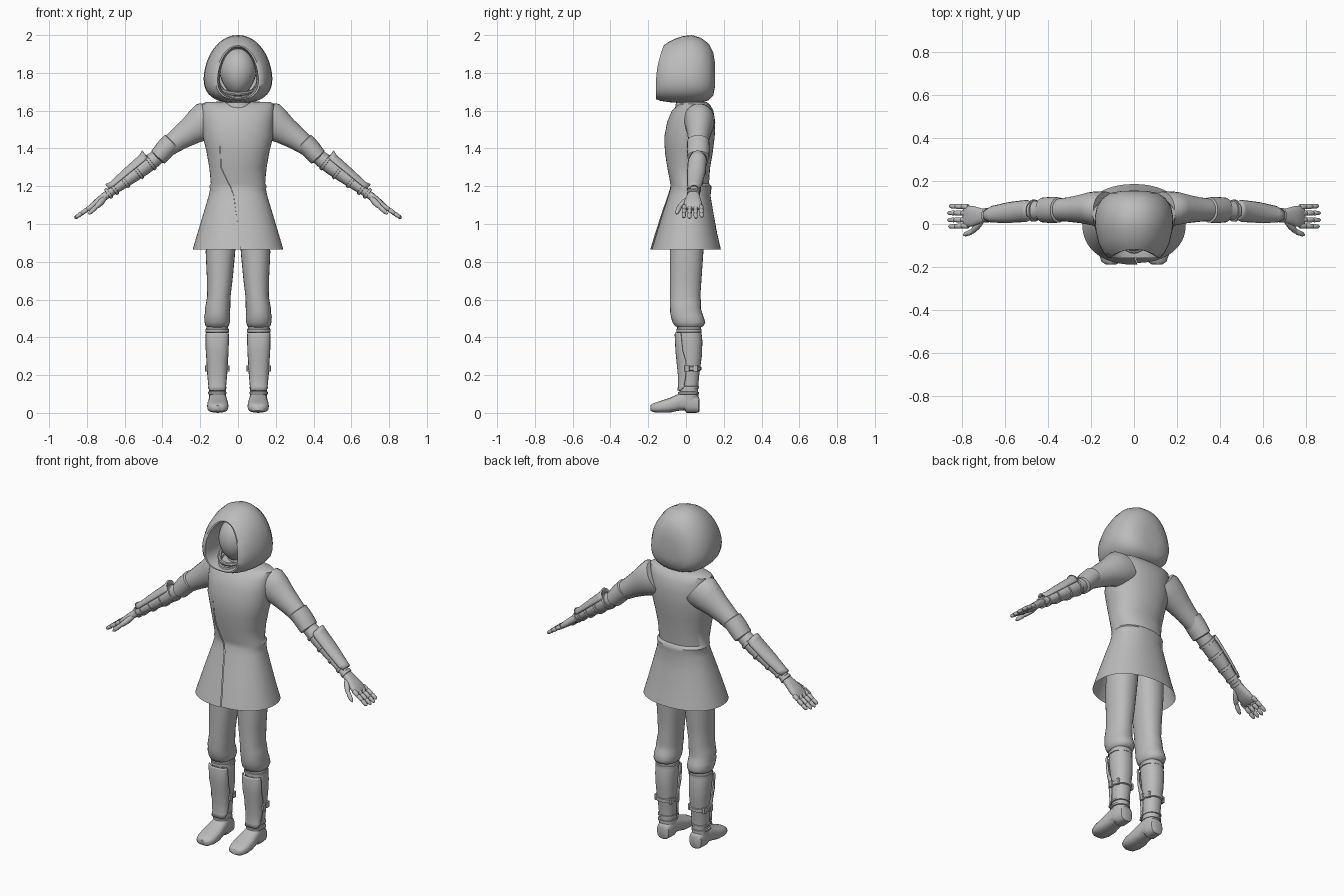
import bpy, bmesh, math
from mathutils import Vector

grey = bpy.data.materials.new("plain_grey")
grey.diffuse_color = (0.5, 0.5, 0.5, 1)


def finish(name, bm, mirror=False, angle=40, thick=0):
    bmesh.ops.remove_doubles(bm, verts=bm.verts, dist=0.0004)
    bmesh.ops.recalc_face_normals(bm, faces=bm.faces)
    me = bpy.data.meshes.new(name)
    bm.to_mesh(me)
    bm.free()
    ob = bpy.data.objects.new(name, me)
    bpy.context.collection.objects.link(ob)
    me.materials.append(grey)
    bpy.ops.object.select_all(action='DESELECT')
    ob.select_set(True)
    bpy.context.view_layer.objects.active = ob
    bpy.ops.object.shade_smooth_by_angle(angle=math.radians(angle))
    if thick:
        ob.modifiers.new("thickness", 'SOLIDIFY').thickness = thick
    if mirror:
        ob.modifiers.new("mirror", 'MIRROR')
    return ob


def skin(bm, rows, closed=True, caps=(True, True)):
    """Bridge successive rows of points with quads."""
    vs = [[bm.verts.new(p) for p in r] for r in rows]
    n = len(rows[0])
    for a, b in zip(vs, vs[1:]):
        for i in range(n if closed else n - 1):
            j = (i + 1) % n
            bm.faces.new((a[i], a[j], b[j], b[i]))
    for cap, r in zip(caps, (vs[0], vs[-1])):
        if cap:
            bm.faces.new(r)


def ring(c, u, v, n=24, power=1.0):
    """Rounded section; a power under 1 makes it boxier."""
    f = lambda s: math.copysign(abs(s) ** power, s)
    c, u, v = Vector(c), Vector(u), Vector(v)
    return [c + u * f(math.cos(2 * math.pi * i / n)) + v * f(math.sin(2 * math.pi * i / n))
            for i in range(n)]


def column(bm, sections, n=24, power=0.9, caps=(True, True)):
    """Upright loft from (z, centre x, half width, front y, back y)."""
    skin(bm, [ring((cx, (y0 + y1) / 2, z), (hx, 0, 0), (0, (y1 - y0) / 2, 0), n, power)
              for z, cx, hx, y0, y1 in sections], caps=caps)


def limb(bm, sections, n=20, power=1.0, tilt=0.60):
    """Loft down the arm from (x, y, z, half height, half depth)."""
    up = Vector((tilt, 0, math.sqrt(1 - tilt * tilt)))
    skin(bm, [ring((x, y, z), up * h, (0, d, 0), n, power) for x, y, z, h, d in sections])


# --- coat: one wrapped loft with an overlapping front edge ---
coat = [  # z, half width, front y, back y, seam x, overlap
    (0.865, 0.24, -0.185, 0.185, 0.012, 0.05), (0.95, 0.215, -0.16, 0.165, 0.004, 0.05),
    (1.06, 0.182, -0.125, 0.145, -0.008, 0.05), (1.15, 0.155, -0.095, 0.13, -0.018, 0.05),
    (1.185, 0.148, -0.085, 0.134, -0.03, 0.05), (1.20, 0.152, -0.083, 0.134, -0.035, 0.05),
    (1.215, 0.144, -0.085, 0.122, -0.045, 0.045), (1.30, 0.152, -0.10, 0.128, -0.085, 0.03),
    (1.38, 0.166, -0.112, 0.142, -0.088, 0.01), (1.46, 0.186, -0.115, 0.152, -0.088, 0),
    (1.54, 0.19, -0.10, 0.155, -0.088, 0), (1.60, 0.192, -0.075, 0.145, -0.088, 0),
    (1.635, 0.192, -0.035, 0.125, -0.088, 0), (1.645, 0.17, -0.01, 0.11, -0.088, 0),
    (1.65, 0.05, 0.01, 0.08, -0.02, 0)]
rows, N = [], 56
for z, hx, y0, y1, sx, lap in coat:
    a0 = -math.pi / 2 + math.asin(sx / hx)
    row = []
    for i in range(N + 1):
        t = i / N
        a = a0 + 2 * math.pi * t
        k = 1 + lap * (max(0, t - 0.8) - max(0, 0.2 - t)) * 2.2
        c, s = math.cos(a), math.sin(a)
        row.append((hx * k * math.copysign(abs(c) ** 0.9, c),
                    (y0 + y1) / 2 + (y1 - y0) / 2 * k * math.copysign(abs(s) ** 0.9, s), z))
    rows.append(row)
bm = bmesh.new()
skin(bm, rows, closed=False, caps=(False, False))
finish("coat", bm)

# --- hood: egg-shaped shell lofted front to back, with an inner lining ---
hood = [  # y, half width, bottom z, top z, lean of the top
    (0.02, 0.095, 1.68, 1.92, 0.0), (-0.10, 0.10, 1.672, 1.935, 0.02),
    (-0.157, 0.108, 1.665, 1.938, 0.04), (-0.158, 0.118, 1.66, 1.945, 0.04),
    (-0.135, 0.142, 1.652, 1.962, 0.04), (-0.09, 0.164, 1.645, 1.98, 0.03),
    (-0.03, 0.178, 1.64, 1.995, 0.015), (0.03, 0.182, 1.64, 2.0, 0.0),
    (0.08, 0.172, 1.643, 1.985, 0.0), (0.12, 0.146, 1.655, 1.955, 0.0),
    (0.144, 0.11, 1.68, 1.91, 0.0), (0.154, 0.055, 1.73, 1.85, 0.0)]
rows = []
for y, hx, z0, z1, lean in hood:
    row, zm = [], z0 + (z1 - z0) * 0.36
    for i in range(40):
        a = 2 * math.pi * i / 40
        c, s = math.cos(a), math.sin(a)
        if s > 0:   # pointed upper part
            x, z = hx * math.copysign(abs(c) ** 0.95, c), zm + (z1 - zm) * s ** 1.12
        else:       # fuller lower part
            x, z = hx * math.copysign(abs(c) ** 0.75, c), zm - (zm - z0) * abs(s) ** 0.85
        row.append((x, y + lean * max(0, s) ** 2, z))
    rows.append(row)
bm = bmesh.new()
skin(bm, rows, caps=(False, True))
finish("hood", bm, angle=50)

# --- masked head, neck and collar inside the hood ---
bm = bmesh.new()
bmesh.ops.create_uvsphere(bm, u_segments=28, v_segments=16, radius=1)
for v in bm.verts:
    w = 0.098 * (1 - 0.18 * max(0, -v.co.z))
    v.co = (v.co.x * w, v.co.y * 0.11 - 0.005, 1.805 + v.co.z * 0.128)
finish("masked_head", bm)
bm = bmesh.new()
column(bm, [(1.60, 0, 0.08, -0.06, 0.10), (1.66, 0, 0.065, -0.05, 0.09), (1.74, 0, 0.06, -0.045, 0.08)])
finish("neck", bm)
bm = bmesh.new()
for k in range(2):   # two drooping scarf folds under the chin
    fold = []
    for i in range(17):
        a = math.pi * (1 + i / 16)
        c, s = math.cos(a), math.sin(a)
        fold.append(ring(((0.092 - 0.012 * k) * c, 0.0 + (0.115 + 0.012 * k) * s,
                          1.725 - 0.022 * k - 0.036 * abs(s)),
                         Vector((c, s, 0)) * 0.010, (0, 0, 0.011), 8))
    skin(bm, fold)
finish("scarf_folds", bm)

# --- arms ---
bm = bmesh.new()
limb(bm, [(0.13, 0.07, 1.56, 0.098, 0.08), (0.155, 0.07, 1.55, 0.107, 0.082), (0.20, 0.072, 1.525, 0.092, 0.077),
          (0.25, 0.07, 1.492, 0.075, 0.066), (0.31, 0.067, 1.452, 0.061, 0.056),
          (0.38, 0.065, 1.40, 0.048, 0.05)])
finish("upper_sleeve", bm, True)
bm = bmesh.new()
limb(bm, [(0.347, 0.065, 1.437, 0.046, 0.05), (0.35, 0.065, 1.434, 0.054, 0.059),
          (0.39, 0.065, 1.392, 0.053, 0.06), (0.423, 0.065, 1.354, 0.048, 0.058),
          (0.427, 0.065, 1.35, 0.036, 0.048)], tilt=0.72)
finish("sleeve_cuff", bm, True)
bm = bmesh.new()
limb(bm, [(0.40, 0.065, 1.375, 0.038, 0.042), (0.45, 0.063, 1.337, 0.042, 0.045),
          (0.50, 0.06, 1.30, 0.043, 0.046), (0.57, 0.053, 1.247, 0.036, 0.041),
          (0.64, 0.045, 1.195, 0.028, 0.035), (0.69, 0.038, 1.158, 0.022, 0.03)])
finish("forearm", bm, True)
bm = bmesh.new()
for x, y, z, r in ((0.465, 0.062, 1.326, 0.048), (0.53, 0.057, 1.277, 0.046),
                   (0.60, 0.05, 1.225, 0.039), (0.655, 0.043, 1.184, 0.034), (0.685, 0.04, 1.162, 0.031)):
    limb(bm, [(x + d * 0.8, y, z - d * 0.6, r * k, (r + 0.003) * k)
              for d, k in ((-0.009, 0.8), (-0.007, 1), (0.007, 1), (0.009, 0.8))])
finish("forearm_straps", bm, True)

# curved guard over the outer side of the forearm
rows = []
for x, y, z, r, d in ((0.462, 0.062, 1.328, 0.076, 0.044), (0.482, 0.061, 1.313, 0.066, 0.053),
                      (0.57, 0.053, 1.247, 0.056, 0.05), (0.65, 0.045, 1.187, 0.045, 0.04),
                      (0.672, 0.042, 1.171, 0.05, 0.028)):
    rows.append([Vector((x, y + d * math.sin(a), z)) + Vector((0.6, 0, 0.8)) * r * math.cos(a) ** 0.7
                 for a in [math.radians(-75 + 150 * i / 12) for i in range(13)]])
bm = bmesh.new()
skin(bm, rows, closed=False, caps=(False, False))
finish("forearm_guard", bm, True, thick=0.009)

# --- hands: palm, four jointed fingers and a thumb ---
bm = bmesh.new()
limb(bm, [(0.675, 0.04, 1.168, 0.02, 0.026), (0.705, 0.038, 1.147, 0.021, 0.034),
          (0.745, 0.036, 1.114, 0.02, 0.047), (0.782, 0.035, 1.085, 0.015, 0.05),
          (0.79, 0.035, 1.079, 0.008, 0.046)], power=0.8)
finish("palm", bm, True)
bm = bmesh.new()
for y, reach in ((0.079, 0.92), (0.05, 1.0), (0.02, 1.0), (-0.008, 0.95)):
    sec = []
    for j, r in ((0, 0.011), (0.08, 0.0135), (0.26, 0.0125), (0.33, 0.0095), (0.38, 0.0125), (0.6, 0.0115),
                 (0.66, 0.009), (0.71, 0.0115), (0.93, 0.0095), (1.0, 0.004)):
        t = j * reach
        sec.append((0.768 + 0.097 * t, y + (y - 0.035) * 0.1 * t, 1.096 - 0.060 * t - 0.006 * t * t, r, r))
    limb(bm, sec, 10)
finish("fingers", bm, True)
bm = bmesh.new()
limb(bm, [(0.70, 0.02, 1.143, 0.012, 0.014), (0.722, -0.005, 1.118, 0.017, 0.02),
          (0.745, -0.027, 1.096, 0.014, 0.017), (0.752, -0.033, 1.09, 0.010, 0.012),
          (0.757, -0.037, 1.085, 0.013, 0.014), (0.782, -0.047, 1.062, 0.011, 0.011),
          (0.792, -0.05, 1.052, 0.004, 0.004)], 12)
finish("thumb", bm, True)

# --- legs ---
bm = bmesh.new()
column(bm, [(1.08, 0.075, 0.072, -0.07, 0.10), (0.95, 0.088, 0.08, -0.085, 0.098),
            (0.85, 0.093, 0.078, -0.086, 0.092), (0.72, 0.096, 0.069, -0.086, 0.083),
            (0.62, 0.101, 0.062, -0.085, 0.076), (0.58, 0.105, 0.064, -0.086, 0.08),
            (0.555, 0.108, 0.067, -0.084, 0.078), (0.535, 0.109, 0.065, -0.084, 0.084),
            (0.51, 0.11, 0.069, -0.08, 0.092), (0.48, 0.11, 0.067, -0.072, 0.102),
            (0.46, 0.11, 0.062, -0.058, 0.092), (0.452, 0.11, 0.05, -0.045, 0.075)], 28)
finish("trouser_leg", bm, True, 60)
bm = bmesh.new()
column(bm, [(0.47, 0.11, 0.052, -0.045, 0.075), (0.445, 0.11, 0.059, -0.047, 0.08),
            (0.38, 0.111, 0.06, -0.044, 0.087), (0.30, 0.11, 0.056, -0.034, 0.084),
            (0.20, 0.109, 0.049, -0.028, 0.07), (0.13, 0.108, 0.045, -0.03, 0.064),
            (0.06, 0.108, 0.045, -0.04, 0.066)])
finish("boot_shaft", bm, True)
bm = bmesh.new()
for z, hx, y0, y1, h in ((0.435, 0.063, -0.05, 0.083, 0.011), (0.235, 0.057, -0.034, 0.081, 0.013),
                         (0.135, 0.05, -0.036, 0.069, 0.007), (0.105, 0.05, -0.042, 0.069, 0.007)):
    column(bm, [(z + d * h, 0.11, hx * k, y0 * k, y1 * k)
                for d, k in ((-1, 0.9), (-0.7, 1), (0.7, 1), (1, 0.9))])
finish("boot_straps", bm, True)
bm = bmesh.new()
for side in (-1, 1):   # buckles on the ankle strap
    for y in (0.005, 0.05):
        column(bm, [(z, 0.11 + side * (0.055 - (0.008 if y > 0.04 else 0)), 0.009, y - 0.013, y + 0.013) for z in (0.218, 0.252)], 8, 0.5)
finish("strap_buckles", bm, True)

# shin guard wrapped around the front, narrowing toward the ankle
rows = []
for z, w, y0, back in ((0.425, 0.060, -0.057, 0.035), (0.415, 0.062, -0.06, 0.04), (0.33, 0.061, -0.056, 0.045),
                       (0.27, 0.057, -0.05, 0.06), (0.20, 0.053, -0.043, 0.05),
                       (0.14, 0.047, -0.043, 0.04), (0.118, 0.044, -0.046, 0.02)):
    rows.append([(0.11 + w * math.copysign(abs(math.sin(a)) ** 0.85, math.sin(a)),
                  y0 + back * (1 - math.cos(a) ** 0.8), z)
                 for a in [math.radians(-84 + 168 * i / 14) for i in range(15)]])
bm = bmesh.new()
skin(bm, rows, closed=False, caps=(False, False))
finish("shin_guard", bm, True, thick=0.008)

# foot lofted from heel to toe: y, half width, bottom z, top z
rows = []
for y, hx, z0, z1 in ((0.072, 0.025, 0.012, 0.07), (0.066, 0.038, 0.001, 0.09), (0.03, 0.045, 0.0, 0.11),
                      (0.002, 0.046, 0.0, 0.115), (-0.006, 0.047, 0.014, 0.115), (-0.04, 0.05, 0.011, 0.10),
                      (-0.09, 0.056, 0.001, 0.078), (-0.14, 0.056, 0.001, 0.062),
                      (-0.175, 0.044, 0.004, 0.05), (-0.188, 0.024, 0.012, 0.04)):
    rows.append(ring((0.107, y, (z0 + z1) / 2), (hx, 0, 0), (0, 0, (z1 - z0) / 2), 20, 0.75))
bm = bmesh.new()
skin(bm, rows)
finish("boot_foot", bm, True, 50)
